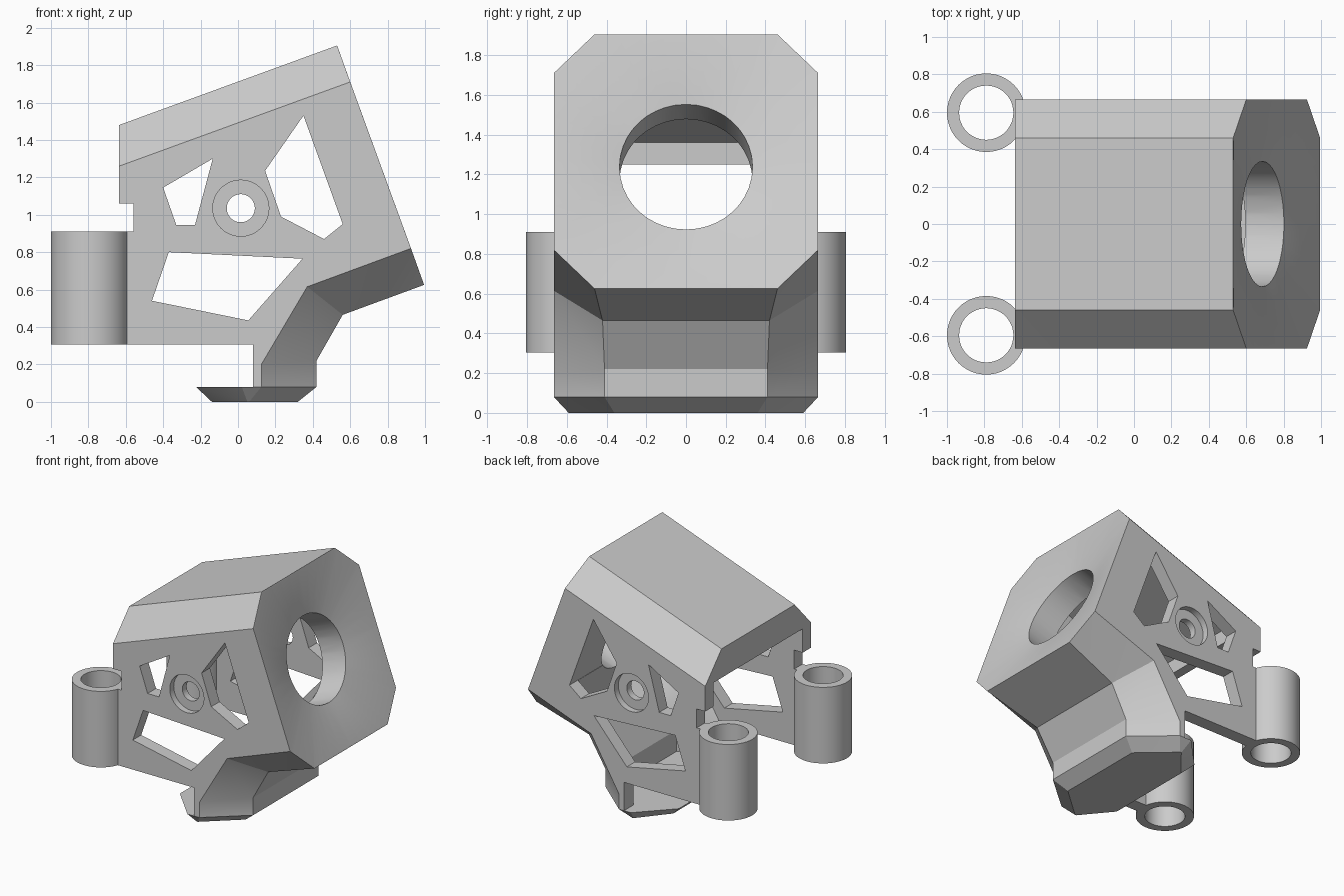
import bpy, bmesh, math
from mathutils import Vector

cube = bpy.data.objects.get("Cube")
if cube:
    bpy.data.objects.remove(cube, do_unlink=True)

grey = bpy.data.materials.new("light_grey")
grey.use_nodes = True
grey.diffuse_color = (0.6, 0.6, 0.6, 1)
grey.node_tree.nodes["Principled BSDF"].inputs["Base Color"].default_value = (0.6, 0.6, 0.6, 1)


def loft(name, rings, closed=False):
    """Solid through rings of equal point count, capped or joined end to end."""
    bm = bmesh.new()
    rows = [[bm.verts.new(p) for p in ring] for ring in rings]
    n = len(rows[0])
    spans = list(zip(rows, rows[1:]))
    if closed:
        spans.append((rows[-1], rows[0]))
    walls = []
    for a, b in spans:
        for i in range(n):
            j = (i + 1) % n
            walls.append(bm.faces.new((a[i], a[j], b[j], b[i])))
    if not closed:
        bm.faces.new(rows[0])
        bm.faces.new(rows[-1])
    bmesh.ops.triangulate(bm, faces=walls)
    bmesh.ops.recalc_face_normals(bm, faces=bm.faces[:])
    mesh = bpy.data.meshes.new(name)
    bm.to_mesh(mesh)
    bm.free()
    mesh.materials.append(grey)
    ob = bpy.data.objects.new(name, mesh)
    bpy.context.collection.objects.link(ob)
    return ob


def section(points, y):
    return [(x, y, z) for x, z in points]


def circle(radius, n=48):
    return [(radius * math.cos(2 * math.pi * i / n),
             radius * math.sin(2 * math.pi * i / n)) for i in range(n)]


def cut(target, cutter):
    cutter.hide_render = True
    m = target.modifiers.new("cut", 'BOOLEAN')
    m.operation = 'DIFFERENCE'
    m.solver = 'MANIFOLD'
    m.object = cutter
    bpy.context.view_layer.update()
    bpy.context.view_layer.objects.active = target
    bpy.ops.object.modifier_apply(modifier=m.name)
    bpy.data.objects.remove(cutter, do_unlink=True)
    bpy.context.view_layer.update()


# Housing: side profile and wider middle profile, lofted across the width
rear = [(0.08, 0.08), (0.08, 0.305), (-0.6, 0.305), (-0.6, 0.91),
        (-0.56, 0.91), (-0.56, 1.06), (-0.635, 1.06)]
side = [(-0.635, 1.26), (0.6, 1.71), (0.925, 0.82), (0.37, 0.615),
        (0.125, 0.2), (0.125, 0.08)] + rear
middle = [(-0.635, 1.48), (0.53, 1.905), (0.995, 0.625), (0.56, 0.465),
          (0.42, 0.22), (0.42, 0.08)] + rear
widths = [0.46, 0.46, 0.46, 0.42, 0.41, 0.41] + [0.46] * len(rear)


def middle_ring(s):
    return [(x, s * w, z) for (x, z), w in zip(middle, widths)]


housing = loft("housing", [section(side, -0.665), middle_ring(-1),
                           middle_ring(1), section(side, 0.665)])

# Chamber and duct, open to the rear and below
back = [(-0.8, 0.05), (-0.8, 1.25), (-0.56, 1.25), (-0.56, 1.36), (0.296, 1.671)]
cav_side = [(0.611, 0.805), (0.32, 0.69), (0.06, 0.25), (0.06, 0.05)] + back
cav_mid = [(0.686, 0.599), (0.51, 0.54), (0.35, 0.25), (0.35, 0.05)] + back
cut(housing, loft("cavity", [section(cav_side, -0.56), section(cav_mid, -0.38),
                             section(cav_mid, 0.38), section(cav_side, 0.56)]))

# Dished front face running into a round inlet, on the tilted plane
top, bottom = Vector((0.53, 0, 1.905)), Vector((0.995, 0, 0.625))
along = (bottom - top).normalized()
normal = Vector((-along.z, 0, along.x))
centre = (top + bottom) / 2


def on_plane(points, depth):
    return [centre + along * p.x + Vector((0, p.y, 0)) - normal * depth for p in points]


quarter = [Vector((0.681, 0.46)), Vector((0.475, 0.665))]
corners = quarter + [Vector((-p.x, p.y)) for p in reversed(quarter)]
corners += [-p for p in corners]
rim = [a.lerp(b, k / 8) for a, b in zip(corners, corners[1:] + corners[:1]) for k in range(8)]
hole = [p.normalized() * 0.335 for p in rim]
cut(housing, loft("inlet", [on_plane(rim, -0.002), on_plane(hole, 0.08),
                            on_plane(hole, 0.36)]))

# Side windows, through both walls
windows = [
    [(0.35, 1.53), (0.145, 1.235), (0.23, 0.99), (0.46, 0.87), (0.56, 0.95)],
    [(-0.135, 1.3), (-0.4, 1.145), (-0.33, 0.945), (-0.23, 0.945)],
    [(-0.37, 0.8), (0.345, 0.765), (0.055, 0.435), (-0.46, 0.54)],
]
for w in windows:
    cut(housing, loft("window", [section(w, -1), section(w, 1)]))


# Screw holes with counterbores
def bore(radius, start, end):
    disc = [(0.015 + x, 1.035 + z) for x, z in circle(radius)]
    cut(housing, loft("bore", [section(disc, start), section(disc, end)]))


bore(0.075, -1, 1)
for s in (-1, 1):
    bore(0.15, s, s * 0.615)


# Nozzle base: bevelled plate that closes the duct
def plate_ring(front, rear_x, mid_front, mid_rear, y_end, y_mid, z):
    half = [(front, y_end), (mid_front, y_mid), (mid_rear, y_mid), (rear_x, y_end)]
    return [(x, y, z) for x, y in half] + [(x, -y, z) for x, y in reversed(half)]


parts = [housing, loft("nozzle_base", [
    plate_ring(0.32, -0.14, 0.06, 0.05, 0.36, 0.59, 0),
    plate_ring(0.42, -0.225, 0.125, 0.02, 0.41, 0.665, 0.08)])]

# Mounting tubes
for name, y in (("front_tube", -0.595), ("back_tube", 0.595)):
    rings = [[(-0.79 + a, y + b, z) for a, b in circle(r)]
             for r, z in ((0.21, 0.305), (0.21, 0.91), (0.145, 0.91), (0.145, 0.305))]
    parts.append(loft(name, rings, closed=True))

# Smooth the round parts and keep the edges sharp
bpy.context.view_layer.update()
bpy.ops.object.select_all(action='DESELECT')
for ob in parts:
    ob.select_set(True)
bpy.context.view_layer.objects.active = housing
bpy.ops.object.shade_smooth_by_angle(angle=math.radians(25))
